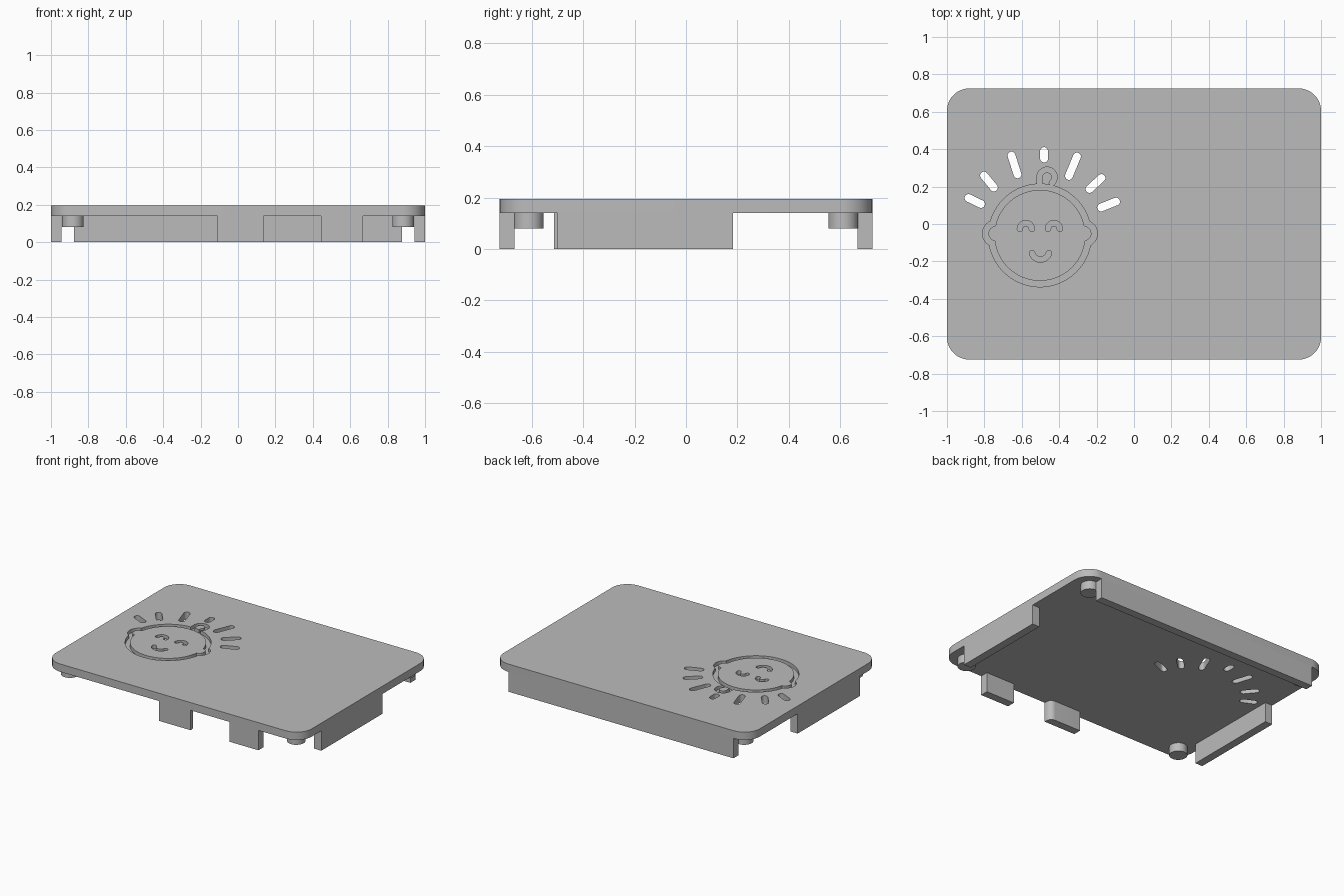
import bpy, bmesh, math
from mathutils import Vector

default = bpy.data.objects.get("Cube")
if default:
    bpy.data.objects.remove(default, do_unlink=True)

TOP, UNDER, HALF_Y = 0.195, 0.14, 0.725
CORNER, WALL = 0.12, 0.057
ENGRAVE = TOP - 0.025

grey = bpy.data.materials.new("plain grey")
grey.use_nodes = True
grey.diffuse_color = (0.5, 0.5, 0.5, 1)
grey.node_tree.nodes["Principled BSDF"].inputs["Base Color"].default_value = (0.5, 0.5, 0.5, 1)


def prism(name, outline, z0, z1):
    """Extrude a counter-clockwise outline from z0 to z1."""
    bm = bmesh.new()
    face = bm.faces.new([bm.verts.new((p[0], p[1], z0)) for p in outline])
    grown = bmesh.ops.extrude_face_region(bm, geom=[face])["geom"]
    verts = [v for v in grown if isinstance(v, bmesh.types.BMVert)]
    bmesh.ops.translate(bm, vec=(0, 0, z1 - z0), verts=verts)
    bmesh.ops.recalc_face_normals(bm, faces=bm.faces)
    mesh = bpy.data.meshes.new(name)
    bm.to_mesh(mesh)
    bm.free()
    mesh.materials.append(grey)
    obj = bpy.data.objects.new(name, mesh)
    bpy.context.collection.objects.link(obj)
    return obj


def arc(cx, cy, r, a0, a1, n=16):
    angles = [math.radians(a0 + (a1 - a0) * i / n) for i in range(n + 1)]
    return [Vector((cx + r * math.cos(a), cy + r * math.sin(a))) for a in angles]


def circle(cx, cy, r, n=64):
    return arc(cx, cy, r, 0, 360, n)[:-1]


def box(name, x0, x1, y0, y1):
    return prism(name, [(x0, y0), (x1, y0), (x1, y1), (x0, y1)], 0, UNDER)


def stroke(path, r):
    """Outline of a round-ended stroke along a path."""
    path = [Vector(p) for p in path]
    sides = ([], [])
    for i, p in enumerate(path):
        d = (path[min(i + 1, len(path) - 1)] - path[max(i - 1, 0)]).normalized()
        normal = Vector((-d.y, d.x)) * r
        sides[0].append(p - normal)
        sides[1].append(p + normal)

    def cap(centre, towards):
        a = math.degrees(math.atan2(towards.y, towards.x))
        return arc(centre.x, centre.y, r, a - 90, a + 90, 10)[1:-1]

    return (sides[0] + cap(path[-1], path[-1] - path[-2])
            + sides[1][::-1] + cap(path[0], path[0] - path[1]))


def combine(obj, other, operation):
    """Apply a boolean and discard the helper."""
    mod = obj.modifiers.new("cut", "BOOLEAN")
    mod.operation, mod.solver, mod.object = operation, "EXACT", other
    bpy.ops.object.select_all(action="DESELECT")
    bpy.context.view_layer.objects.active = obj
    obj.select_set(True)
    bpy.ops.object.modifier_apply(modifier=mod.name)
    bpy.data.objects.remove(other, do_unlink=True)


# Rounded lid plate
cx, cy = 1 - CORNER, HALF_Y - CORNER
outline = []
for sx, sy, a in ((1, 1, 0), (-1, 1, 90), (-1, -1, 180), (1, -1, 270)):
    outline += arc(sx * cx, sy * cy, CORNER, a, a + 90)
plate = prism("lid_plate", outline, UNDER, TOP)

# Light rays cut right through the plate
rays = [((-.885, .139), (-.818, .107)), ((-.802, .259), (-.749, .195)),
        ((-.655, .366), (-.623, .265)), ((-.481, .39), (-.481, .35)),
        ((-.305, .361), (-.348, .257)), ((-.174, .246), (-.238, .187)),
        ((-.096, .12), (-.176, .088))]
for ray in rays:
    combine(plate, prism("ray_cutter", stroke(ray, 0.021), 0, 0.3), "DIFFERENCE")

# Engraved head outline with ears
FX, FY, EAR = -0.503, -0.061, 0.235


def head(name, radius, ear_radius, z0, z1):
    shape = prism(name, circle(FX, FY, radius, 96), z0, z1)
    for s in (-1, 1):
        ear = prism("ear", circle(FX + s * EAR, FY + 0.01, ear_radius, 40), z0, z1)
        combine(shape, ear, "UNION")
    return shape


groove = head("head_groove", 0.275, 0.072, ENGRAVE, 0.25)
combine(groove, head("head_island", 0.243, 0.04, 0.1, 0.3), "DIFFERENCE")
combine(plate, groove, "DIFFERENCE")

# Engraved curl, eyes and mouth
features = [[Vector((-0.505, 0.205))] + arc(-0.465, 0.25, 0.04, 180, -50, 24),
            arc(-0.578, -0.027, 0.032, 180, 0),
            arc(-0.428, -0.027, 0.032, 180, 0),
            arc(-0.5, -0.143, 0.047, 195, 345)]
for path in features:
    combine(plate, prism("feature_cutter", stroke(path, 0.0145), ENGRAVE, 0.25), "DIFFERENCE")

# Walls hanging under the rim
box("back_wall", -0.878, 0.878, HALF_Y - WALL, HALF_Y)
box("left_wall", 1 - WALL, 1, -0.5, 0.183)
box("right_wall", -1, WALL - 1, -0.513, 0.183)

# Front tabs, one with a rounded inner corner
inner = WALL - HALF_Y
box("front_tab_outer", 0.443, 0.667, -HALF_Y, inner)
tab = [(-0.11, -HALF_Y), (0.137, -HALF_Y)] + arc(0.097, inner - 0.04, 0.04, 0, 90, 10) + [(-0.11, inner)]
prism("front_tab_middle", tab, 0, UNDER)

# Corner pegs
for sx, side in ((1, "left"), (-1, "right")):
    for sy, end in ((1, "back"), (-1, "front")):
        prism(f"{end}_{side}_peg", circle(sx * 0.883, sy * 0.612, 0.058, 48), 0.08, UNDER)

# Smooth curves, sharp edges
bpy.ops.object.select_all(action="DESELECT")
for obj in bpy.context.collection.objects:
    if obj.type == "MESH" and grey.name in obj.data.materials:
        obj.select_set(True)
        bpy.context.view_layer.objects.active = obj
bpy.ops.object.shade_smooth_by_angle(angle=math.radians(30))
